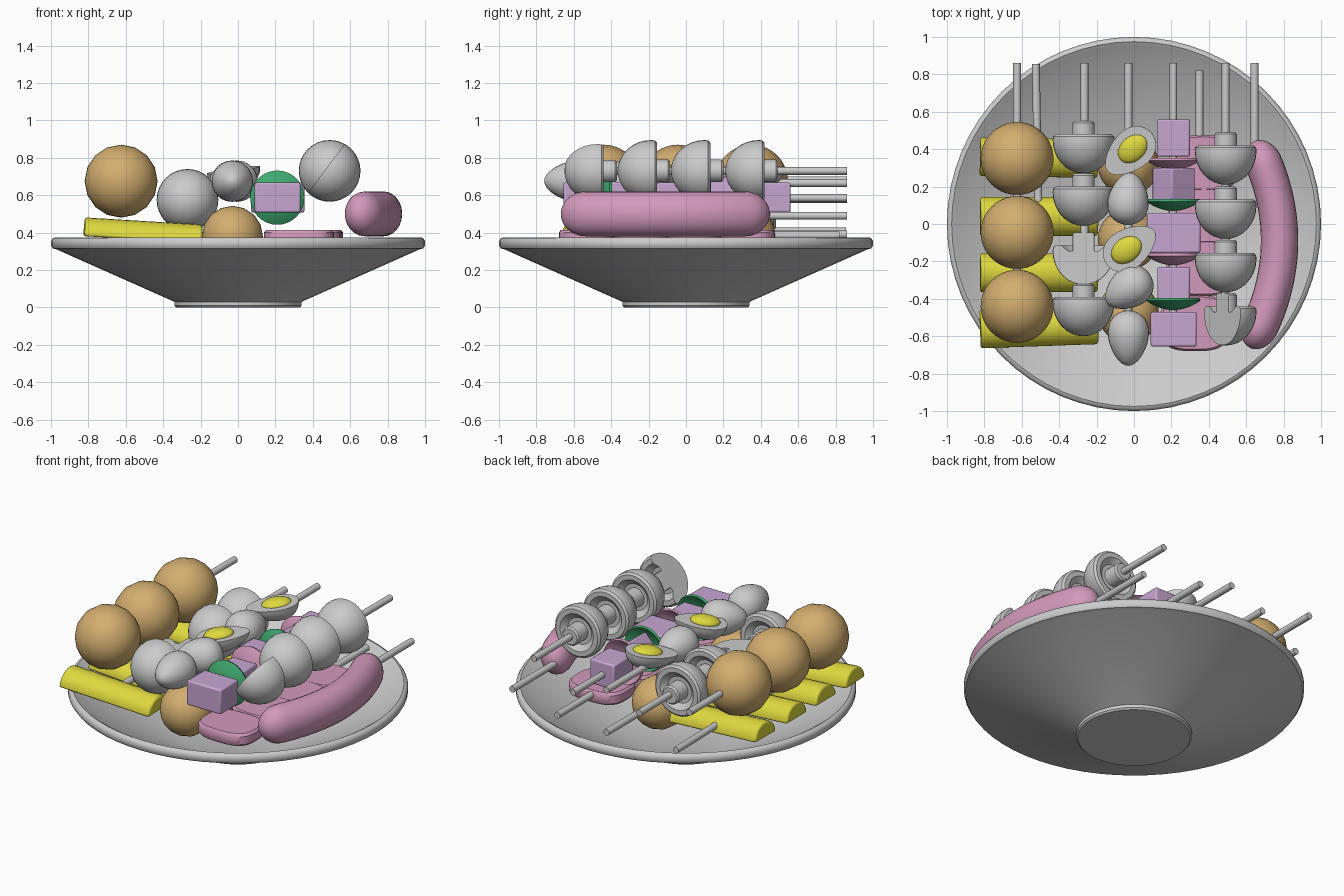
import bpy, bmesh
from math import pi, sin, cos, radians, sqrt
from mathutils import Vector, Matrix

if "Cube" in bpy.data.objects:
    bpy.data.objects.remove(bpy.data.objects["Cube"])

def material(name, rgb):
    m = bpy.data.materials.new(name)
    m.diffuse_color = (*rgb, 1)
    m.use_nodes = True
    m.node_tree.nodes["Principled BSDF"].inputs["Base Color"].default_value = m.diffuse_color
    return m

BROWN = material("brown", (.65, .42, .16))
YELLOW = material("yellow", (.74, .69, .05))
PINK = material("pink", (.65, .32, .5))
PURPLE = material("purple", (.58, .38, .65))
GREEN = material("green", (.05, .4, .16))

def finish(name, bm, loc=(0, 0, 0), rot=(0, 0, 0), mat=None, bevel=0, angle=40):
    bmesh.ops.remove_doubles(bm, verts=bm.verts, dist=1e-5)
    bmesh.ops.recalc_face_normals(bm, faces=bm.faces)
    me = bpy.data.meshes.new(name)
    bm.to_mesh(me)
    bm.free()
    ob = bpy.data.objects.new(name, me)
    bpy.context.collection.objects.link(ob)
    ob.location, ob.rotation_euler = loc, [radians(a) for a in rot]
    if mat:
        me.materials.append(mat)
    if bevel:
        mod = ob.modifiers.new("bevel", 'BEVEL')
        mod.width, mod.segments = bevel, 2
    bpy.context.view_layer.objects.active = ob
    ob.select_set(True)
    bpy.ops.object.shade_smooth_by_angle(angle=radians(angle))
    ob.select_set(False)
    return ob

def skin(rings):
    """Join equal-length rings of points into a tube."""
    bm = bmesh.new()
    vs = [[bm.verts.new(p) for p in r] for r in rings]
    n = len(vs[0])
    for a, b in zip(vs, vs[1:]):
        for i in range(n):
            bm.faces.new((a[i], a[(i + 1) % n], b[(i + 1) % n], b[i]))
    bmesh.ops.remove_doubles(bm, verts=bm.verts, dist=1e-5)
    return bm

def lathe(profile, n=32):
    return skin([[(r * cos(2 * pi * i / n), r * sin(2 * pi * i / n), z)
                  for i in range(n)] for r, z in profile])

def cut(bm, normal, offset=0):
    no = Vector(normal).normalized()
    res = bmesh.ops.bisect_plane(bm, geom=bm.verts[:] + bm.edges[:] + bm.faces[:],
                                 plane_co=no * offset, plane_no=no, clear_outer=True)
    edges = [e for e in res['geom_cut'] if isinstance(e, bmesh.types.BMEdge)]
    bmesh.ops.edgeloop_fill(bm, edges=edges)

def ball(name, loc, r, scale=(1, 1, 1), mat=None, rot=(90, 0, 0)):
    bm = bmesh.new()
    bmesh.ops.create_uvsphere(bm, u_segments=16, v_segments=20, radius=r)
    bmesh.ops.scale(bm, vec=scale, verts=bm.verts)
    finish(name, bm, loc, rot, mat)

def box(name, loc, size, rot, mat, bevel):
    bm = bmesh.new()
    bmesh.ops.create_cube(bm, size=1)
    bmesh.ops.scale(bm, vec=size, verts=bm.verts)
    finish(name, bm, loc, rot, mat, bevel)

def skewer(name, x, z, y0, y1=.86, turn=0):
    h = (y1 - y0) / 2
    finish(name, lathe([(0, -h), (.021, -h), (.021, h), (0, h)], 12),
           (x, (y0 + y1) / 2, z), (-90, 0, turn))

def mushroom(name, x, rim_y, z, half=None):
    prof = [(.165 * sin(a), -.03 - .18 * cos(a)) for a in [pi / 2 * k / 8 for k in range(9)]]
    prof += [(.163, -.012), (.15, 0), (.12, 0), (.085, -.03), (.06, -.03),
             (.06, .06), (.05, .07), (0, .07)]
    bm = lathe(prof)
    if half:
        cut(bm, half, .022)
    finish(name, bm, (x, rim_y, z), (-90, 0, 0))

def egg(name, loc, rot, length=.145, width=.108, half=False):
    bm = bmesh.new()
    bmesh.ops.create_uvsphere(bm, u_segments=24, v_segments=16, radius=1)
    bmesh.ops.rotate(bm, cent=(0, 0, 0), matrix=Matrix.Rotation(pi / 2, 3, 'X'), verts=bm.verts)
    for v in bm.verts:
        w = width * (1 + .22 * v.co.y)
        v.co = (v.co.x * w, v.co.y * length, v.co.z * w)
    if half:
        cut(bm, (0, 0, 1))
    finish(name, bm, loc, rot)

# Plate: shallow cone with foot and rounded rim
finish("plate", lathe([(0, 0), (.33, 0), (.34, .01), (.34, .03), (.97, .31), (.99, .315), (1, .33),
                       (1, .355), (.99, .37), (.975, .375), (.95, .36), (.9, .325),
                       (.34, .06), (0, .06)], 64))

# Large ball skewer, and a lower one in the middle
for i, y in enumerate((.35, -.045, -.44)):
    ball(f"large_ball_{i}", (-.625, y, .675), .195, mat=BROWN)
    ball(f"small_ball_{i}", (-.03, y - .035, .38), .163, mat=BROWN)
skewer("large_ball_skewer", -.625, .68, -.44)
skewer("small_ball_skewer", -.03, .39, -.44)

# Yellow half rolls lying across their skewer
for i, (y, turn) in enumerate(((.355, -1), (.04, 0), (-.26, 0), (-.55, 2))):
    n = 12
    sec = [(.105 * cos(pi * k / n), .1 * sin(pi * k / n)) for k in range(n + 1)]
    bm = bmesh.new()
    face = bm.faces.new([bm.verts.new((-.315, a, b)) for a, b in sec])
    ext = bmesh.ops.extrude_face_region(bm, geom=[face], use_keep_orig=True)
    bmesh.ops.translate(bm, vec=(.63, 0, 0),
                        verts=[v for v in ext['geom'] if isinstance(v, bmesh.types.BMVert)])
    finish(f"yellow_roll_{i}", bm, (-.51, y, .362), (0, 3.5, turn), YELLOW, .012)
skewer("roll_skewer", -.513, .405, -.5, .855, 1)

# Mushroom skewers, one halved mushroom on each
for i, y in enumerate((.48, .2, -.115, -.39)):
    mushroom(f"low_mushroom_{i}", -.27, y, .575, (0, -1, 0) if i == 2 else None)
for i, y in enumerate((.42, .13, -.155, -.44)):
    mushroom(f"high_mushroom_{i}", .49, y, .73, (-.8, -.6, 0) if i == 3 else None)
skewer("low_mushroom_skewer", -.265, .58, -.4)
skewer("high_mushroom_skewer", .49, .73, -.45)

# Small egg skewer: three whole, two halved with yolks
egg("egg_back", (-.03, .135, .675), (0, 0, 175), .14)
egg("egg_middle", (-.03, -.345, .675), (0, 0, -55), .138)
egg("egg_front", (-.03, -.61, .675), (0, 0, 0), .148)
for i, (x, y, tilt, turn) in enumerate(((-.025, .385, 8, -48), (-.02, -.125, -8, 125))):
    egg(f"half_egg_{i}", (x, y, .735), (tilt, 0, turn), .158, .105, True)
    d = Vector((-sin(radians(turn)), cos(radians(turn)))) * .025
    ball(f"yolk_{i}", (x + d.x, y + d.y, .735), 1, (.066, .09, .035), YELLOW, (tilt, 0, turn))
skewer("egg_skewer", -.03, .665, -.6)

# Purple cubes with curved green and pink slices between
cubes = ((.46, .175, .2, .16, 0), (.21, .165, .18, .165, 40), (-.048, .285, .215, .16, 0),
         (-.32, .175, .18, .165, 0), (-.563, .245, .185, .16, 0))
for i, (y, sx, sy, sz, r) in enumerate(cubes):
    box(f"purple_cube_{i}", (.212, y, .587), (sx, sy, sz), (0, r, 0), PURPLE, .01)
for i, (y, mat) in enumerate(((.34, PINK), (.12, GREEN), (-.17, PINK), (-.41, GREEN))):
    arc = [(.145 * k / 8, -.05 * (1 - (k / 8) ** 2)) for k in range(9)]
    prof = arc + [(r * .96, z + .014) for r, z in reversed(arc)]
    finish(f"curved_slice_{i}", lathe(prof), (.21, y, .587), (-90, 0, 0), mat)
skewer("cube_skewer", .21, .585, -.55)

# Flat pink slices
for i, (x, y) in enumerate(((.375, .325), (.37, .045), (.36, -.235), (.325, -.53))):
    n = 40
    def ring(s, z):
        pts = []
        for k in range(n):
            c, q = cos(2 * pi * k / n), sin(2 * pi * k / n)
            pts.append((.187 * s * abs(c) ** .65 * (1 if c > 0 else -1),
                        .15 * s * abs(q) ** .65 * (1 if q > 0 else -1), z))
        return pts
    finish(f"flat_slice_{i}", skin([ring(0, .335), ring(.93, .335), ring(1, .35), ring(1, .4),
                                    ring(.93, .415), ring(0, .415)]), (x, y, 0), mat=PINK)
skewer("slice_skewer", .35, .385, -.5, .82)

# Bent sausage swept along an arc, rounded ends
rings = []
for k in range(41):
    u = -cos(pi * k / 40)
    y = -.11 + .55 * u
    x = .79 - .15 * u * u - .012 * (1 - u)
    e = max(0, (abs(u) - .78) / .22)
    s = sqrt(max(0, 1 - e * e))
    t = Vector((-.3 * u + .012, .55, 0)).normalized()
    side = Vector((t.y, -t.x, 0))
    rings.append([Vector((x, y, .5)) + side * (.1 * s * cos(a)) + Vector((0, 0, .12 * s * sin(a)))
                  for a in [2 * pi * j / 24 for j in range(24)]])
finish("sausage", skin(rings), mat=PINK)
skewer("sausage_skewer", .645, .49, .3)
